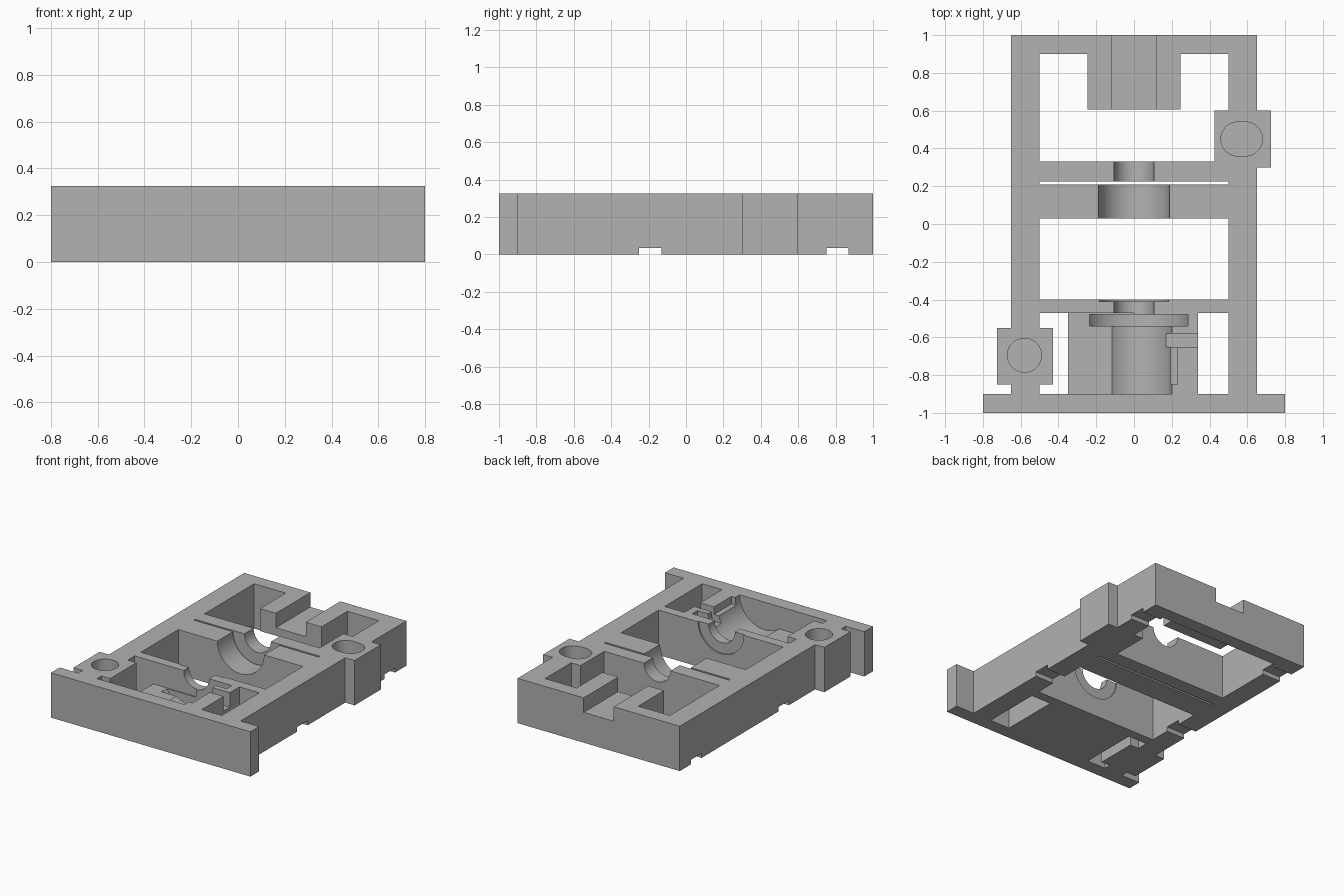
import bpy
import bmesh
import math
from mathutils import Matrix

if "Cube" in bpy.data.objects:
    bpy.data.objects.remove(bpy.data.objects["Cube"], do_unlink=True)

TOP = 0.325      # full height, also the height of the shaft axis
MID = TOP / 2    # height of the lowered shelf
OVER = 0.6       # cutters run past the top
UNDER = -0.2     # and past the bottom

grey = bpy.data.materials.new("plain grey")
grey.use_nodes = True
grey.diffuse_color = (0.445, 0.445, 0.445, 1)
grey.node_tree.nodes["Principled BSDF"].inputs["Base Color"].default_value = grey.diffuse_color


def finish(name, bm):
    bmesh.ops.recalc_face_normals(bm, faces=bm.faces)
    mesh = bpy.data.meshes.new(name)
    bm.to_mesh(mesh)
    bm.free()
    mesh.materials.append(grey)
    obj = bpy.data.objects.new(name, mesh)
    bpy.context.collection.objects.link(obj)
    return obj


def prism(name, outline, z0, z1):
    """Extrude a plan outline from z0 to z1."""
    bm = bmesh.new()
    face = bm.faces.new([bm.verts.new((x, y, z0)) for x, y in outline])
    new = bmesh.ops.extrude_face_region(bm, geom=[face])["geom"]
    bmesh.ops.translate(bm, vec=(0, 0, z1 - z0),
                        verts=[v for v in new if isinstance(v, bmesh.types.BMVert)])
    return finish(name, bm)


def box(name, x0, x1, y0, y1, z0=UNDER, z1=OVER):
    return prism(name, [(x0, y0), (x1, y0), (x1, y1), (x0, y1)], z0, z1)


def bore(name, radius, y0, y1):
    """Cylinder along y, centred on the shaft axis."""
    bm = bmesh.new()
    place = Matrix.Translation((0, (y0 + y1) / 2, TOP)) @ Matrix.Rotation(math.pi / 2, 4, "X")
    bmesh.ops.create_cone(bm, cap_ends=True, segments=96, radius1=radius, radius2=radius,
                          depth=y1 - y0, matrix=place)
    return finish(name, bm)


def slot_hole(name, x, y, radius, stretch, floor):
    """Round hole, widened along x by stretch on each side."""
    outline = []
    for side, start in ((1, -90), (-1, 90)):
        for i in range(25):
            a = math.radians(start + i * 7.5)
            if stretch or i < 24:
                outline.append((x + side * stretch + radius * math.cos(a),
                                y + radius * math.sin(a)))
    return prism(name, outline, floor, OVER)


# Frame outline with the front flange and two side bosses
frame = prism("bearing_frame", [
    (-0.8, -1), (0.8, -1), (0.8, -0.9), (0.65, -0.9),
    (0.65, 0.3), (0.725, 0.3), (0.725, 0.6), (0.65, 0.6),
    (0.65, 1), (-0.65, 1), (-0.65, -0.55), (-0.725, -0.55),
    (-0.725, -0.85), (-0.65, -0.85), (-0.65, -0.9), (-0.8, -0.9)], 0, TOP)

cutters = [
    # Open pockets
    prism("back_pocket", [
        (-0.5, 0.33), (0.425, 0.33), (0.425, 0.6), (0.5, 0.6), (0.5, 0.9),
        (0.247, 0.9), (0.247, 0.605), (-0.247, 0.605), (-0.247, 0.9), (-0.5, 0.9)],
        UNDER, OVER),
    box("middle_pocket", -0.5, 0.5, -0.4, 0.03),
    prism("front_left_pocket", [
        (-0.5, -0.9), (-0.35, -0.9), (-0.35, -0.47), (-0.5, -0.47),
        (-0.5, -0.55), (-0.43, -0.55), (-0.43, -0.85), (-0.5, -0.85)], UNDER, OVER),
    box("front_right_pocket", 0.34, 0.5, -0.9, -0.47),
    box("seal_slot", -0.5, 0.5, 0.21, 0.225),
    # Back tongue: hollow beneath, channel on top
    box("tongue_underside", -0.3, 0.3, 0.55, 0.9, UNDER, MID),
    box("tongue_channel", -0.12, 0.12, 0.5, 1.1, 0.22, OVER),
    # Shaft seats
    bore("rear_shaft_seat", 0.106, 0.217, 0.4),
    bore("bearing_seat", 0.187, -0.05, 0.217),
    bore("front_recess", 0.183, -0.41, -0.3),
    bore("front_shaft_seat", 0.106, -0.5, -0.405),
    bore("flange_groove", 0.287, -0.54, -0.48),
    bore("motor_seat", 0.2, -0.9, -0.5),
    # Lowered shelf and ridge notches beside the motor seat
    box("shelf", -0.4, 0, -0.9, -0.47, MID, OVER),
    box("ridge_notch", 0.1, 0.4, -0.65, -0.58, 0.22, OVER),
    box("ridge_step", 0.1, 0.23, -0.85, -0.62, 0.27, OVER),
    # Blind holes in the bosses
    slot_hole("left_boss_hole", 0.57, 0.45, 0.09, 0.02, 0.1),
    slot_hole("right_boss_hole", -0.58, -0.695, 0.09, 0, 0.1),
]
# Strap grooves across the underside
for y in (-0.19, 0.81):
    cutters.append(box("strap_groove", -1, 1, y - 0.06, y + 0.06, UNDER, 0.033))

bpy.ops.object.select_all(action="DESELECT")
frame.select_set(True)
bpy.context.view_layer.objects.active = frame
for cutter in cutters:
    cutter.hide_render = True
    cut = frame.modifiers.new(cutter.name, "BOOLEAN")
    cut.operation = "DIFFERENCE"
    cut.solver = "EXACT"
    cut.object = cutter
    bpy.ops.object.modifier_apply(modifier=cut.name)
    bpy.data.objects.remove(cutter, do_unlink=True)

bpy.ops.object.shade_smooth_by_angle(angle=math.radians(30))
